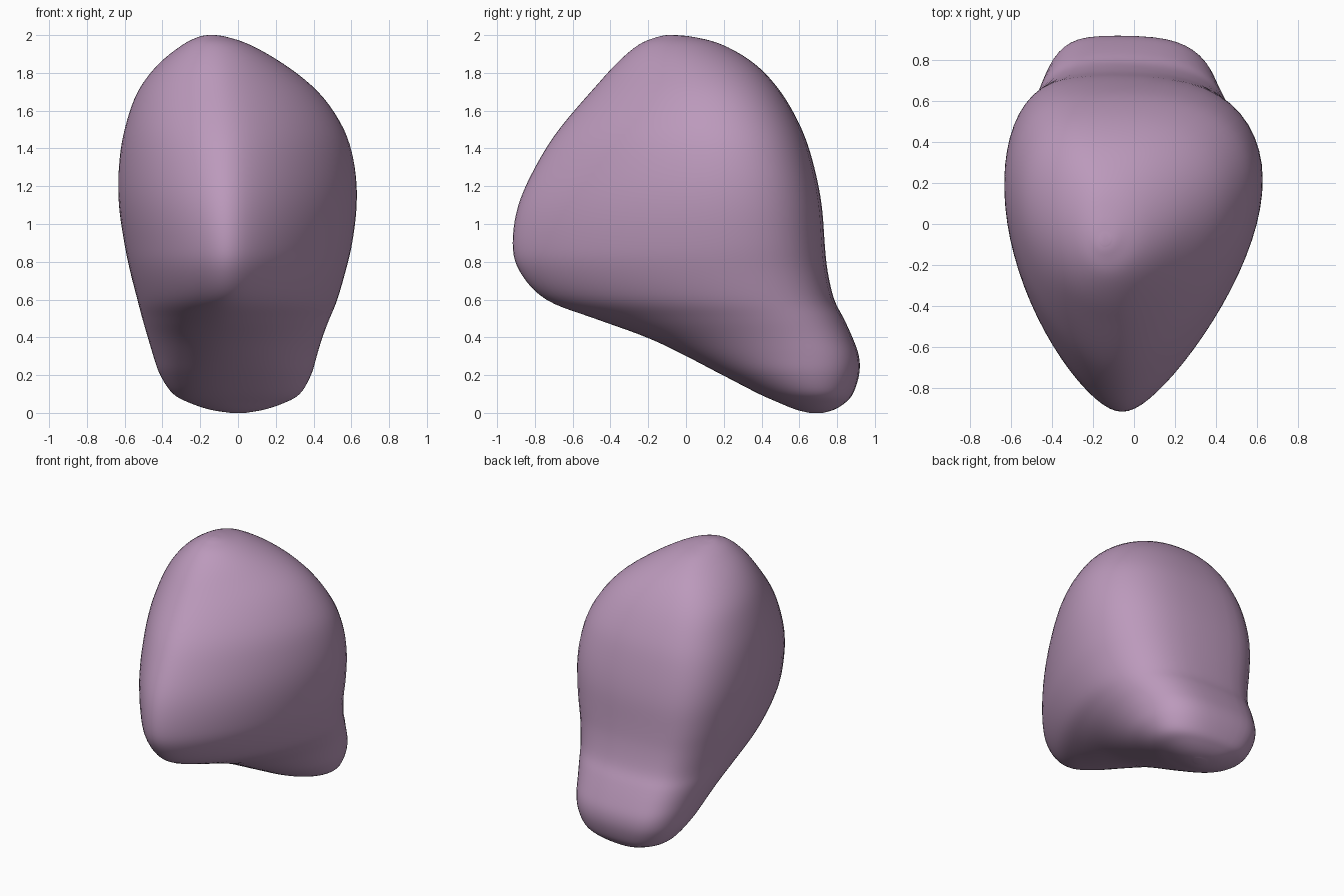
import bpy, bmesh, math

if "Cube" in bpy.data.objects:
    bpy.data.objects.remove(bpy.data.objects["Cube"])

# Horizontal slices: z, x min, x max, y min, y max, front taper, back taper
SLICES = [
    (0.00, -0.03, 0.03, 0.66, 0.72, 0.50, 0.50),
    (0.015, -0.14, 0.13, 0.59, 0.78, 0.50, 0.44),
    (0.05, -0.25, 0.24, 0.50, 0.84, 0.48, 0.38),
    (0.10, -0.345, 0.33, 0.39, 0.885, 0.46, 0.34),
    (0.20, -0.415, 0.39, 0.19, 0.92, 0.47, 0.31),
    (0.30, -0.45, 0.42, 0.00, 0.92, 0.51, 0.30),
    (0.40, -0.48, 0.45, -0.21, 0.885, 0.58, 0.31),
    (0.50, -0.51, 0.49, -0.49, 0.84, 0.66, 0.32),
    (0.60, -0.535, 0.53, -0.75, 0.79, 0.70, 0.32),
    (0.75, -0.575, 0.575, -0.89, 0.755, 0.67, 0.32),
    (0.90, -0.605, 0.61, -0.925, 0.74, 0.64, 0.32),
    (1.10, -0.635, 0.635, -0.895, 0.725, 0.64, 0.33),
    (1.30, -0.635, 0.625, -0.805, 0.685, 0.63, 0.34),
    (1.50, -0.605, 0.57, -0.68, 0.62, 0.61, 0.36),
    (1.70, -0.535, 0.43, -0.505, 0.505, 0.58, 0.39),
    (1.85, -0.42, 0.24, -0.37, 0.365, 0.54, 0.43),
    (1.95, -0.29, 0.06, -0.25, 0.19, 0.50, 0.48),
    (1.99, -0.21, -0.06, -0.15, 0.04, 0.50, 0.50),
    (2.00, -0.16, -0.12, -0.10, -0.06, 0.50, 0.50),
]
STEPS, HALF = 5, 32


def clamp(v):
    return max(0.0, min(1.0, v))


def spline(a, b, c, d, t):
    """Smooth blend from slice b to slice c."""
    return [q + 0.5 * t * (r - p + t * (2 * p - 5 * q + 4 * r - s + t * (3 * (q - r) + s - p)))
            for p, q, r, s in zip(a, b, c, d)]


def egg(s, a, b, e=0.07):
    """Half width along the slice, with a rounded nose."""
    return math.sqrt(s) * (s + e) ** (a - 0.5) * (1 - s) ** b


def outline(row):
    """Egg-shaped ring: narrow nose at the front, broad flat back."""
    z, x0, x1, y0, y1, a, b = row
    mid, half = (x0 + x1) / 2, (x1 - x0) / 2
    upper = clamp((z - 0.4) / 0.5) * clamp((2 - z) / 0.2)
    high = clamp((z - 0.9) / 0.6)
    # the right flank tapers more towards the front than the left one
    tapers = {1: (a + 0.14 * upper, b + 0.01 * upper),
              -1: (a + upper * (0.05 - 0.09 * high), b - 0.03 * upper)}
    peaks = {k: max(egg(i / 100, *v) for i in range(101)) for k, v in tapers.items()}
    pts = []
    for i in range(2 * HALF):
        s = clamp((1 - math.cos(math.pi * i / HALF)) / 2)
        side = 1 if i < HALF else -1
        w = egg(s, *tapers[side]) / peaks[side]
        # the front ridge and back ridge sit left of the middle
        ridge = mid + half * (-0.10 * (1 - s) - 0.20 * s)
        edge = x1 if side > 0 else x0
        pts.append((ridge + (edge - ridge) * w, y0 + (y1 - y0) * s, z))
    return pts


# Loft the body through the slices
bm = bmesh.new()
rows = []
n = len(SLICES)
for i in range(n - 1):
    p = [SLICES[min(max(i + o, 0), n - 1)] for o in (-1, 0, 1, 2)]
    rows += [spline(*p, j / STEPS) for j in range(STEPS)]
rows.append(SLICES[-1])
rings = [[bm.verts.new(c) for c in outline(r)] for r in rows]
for lo, hi in zip(rings, rings[1:]):
    for i in range(2 * HALF):
        j = (i + 1) % (2 * HALF)
        bm.faces.new((lo[i], lo[j], hi[j], hi[i]))
bm.faces.new(rings[0][::-1])
bm.faces.new(rings[-1])

# Soften the ridges a little
for _ in range(6):
    bmesh.ops.smooth_vert(bm, verts=bm.verts, factor=0.5, use_axis_x=True, use_axis_y=True)
bmesh.ops.recalc_face_normals(bm, faces=bm.faces)
for f in bm.faces:
    f.smooth = True

mesh = bpy.data.meshes.new("stone_body")
bm.to_mesh(mesh)
bm.free()
mat = bpy.data.materials.new("dusty lilac")
mat.diffuse_color = (0.50, 0.32, 0.50, 1)
mat.use_nodes = True
mat.node_tree.nodes["Principled BSDF"].inputs["Base Color"].default_value = mat.diffuse_color
mesh.materials.append(mat)
body = bpy.data.objects.new("stone_body", mesh)
bpy.context.collection.objects.link(body)
